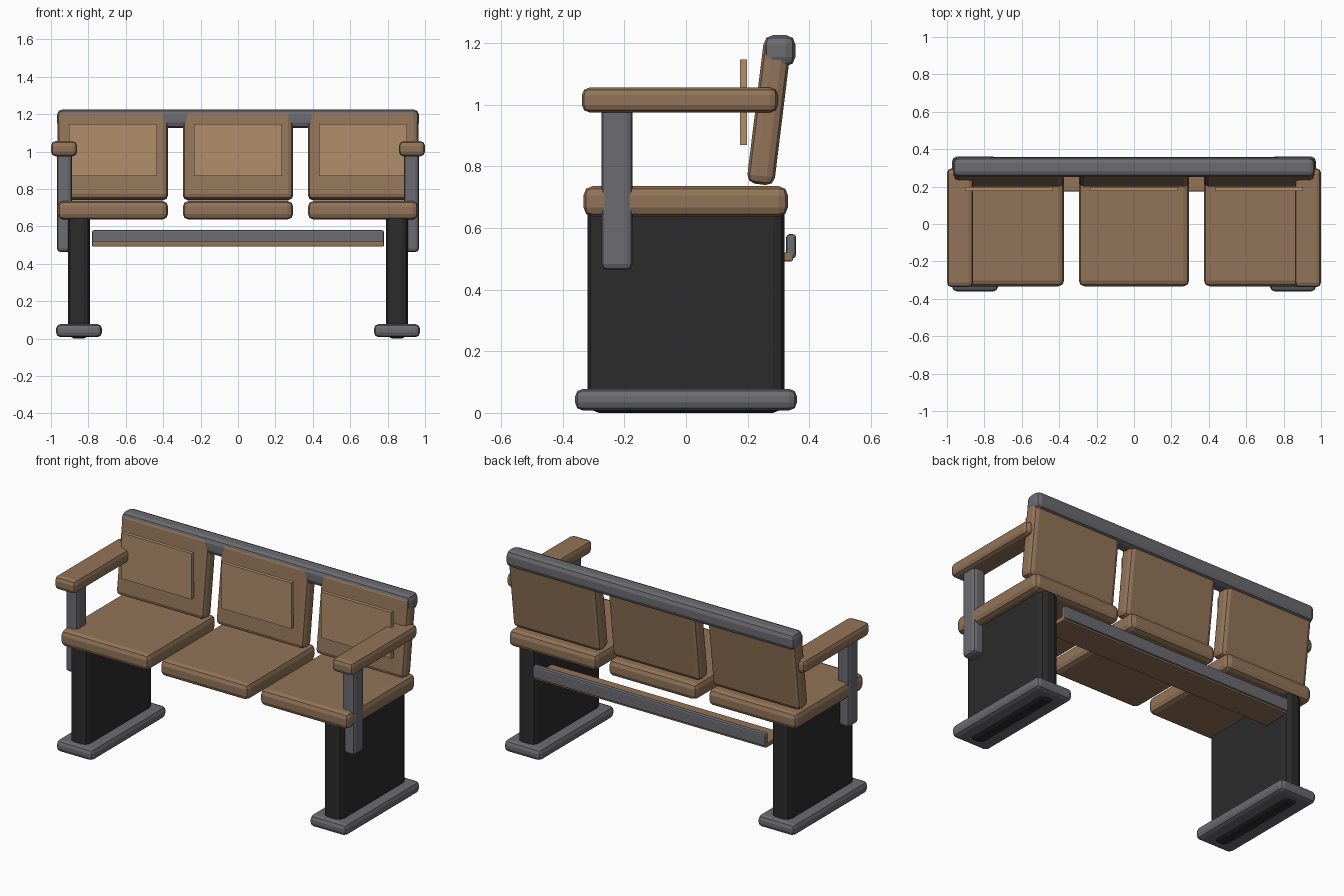
import bpy, bmesh, math

if "Cube" in bpy.data.objects:
    bpy.data.objects.remove(bpy.data.objects["Cube"])


def material(name, rgb):
    m = bpy.data.materials.new(name)
    m.diffuse_color = (*rgb, 1)
    m.use_nodes = True
    m.node_tree.nodes["Principled BSDF"].inputs["Base Color"].default_value = m.diffuse_color
    return m


WOOD = material("brown wood", (0.29, 0.175, 0.10))
PALE = material("pale wood", (0.45, 0.275, 0.145))
METAL = material("grey metal", (0.15, 0.147, 0.165))
BLACK = material("black panel", (0.025, 0.025, 0.025))


def block(name, x, y, z, mat, bevel=0.0, tilt=0.0):
    """Box from (min, max) ranges, rounded with a two-step bevel."""
    ranges = (x, y, z)
    size = [b - a for a, b in ranges]
    mesh = bpy.data.meshes.new(name)
    bm = bmesh.new()
    bmesh.ops.create_cube(bm, size=1)
    bmesh.ops.scale(bm, vec=size, verts=bm.verts)
    if bevel:
        bmesh.ops.bevel(bm, geom=bm.edges[:], offset=bevel, segments=2,
                        profile=0.5, affect='EDGES', clamp_overlap=True)
    bm.to_mesh(mesh)
    bm.free()
    mesh.materials.append(mat)
    ob = bpy.data.objects.new(name, mesh)
    ob.location = [(a + b) / 2 for a, b in ranges]
    ob.rotation_euler.x = tilt
    bpy.context.collection.objects.link(ob)
    return ob


def around(c, half):
    return (c - half, c + half)


# Three seats, each with a tilted backrest and a pale front pad
for label, cx in (("left", -0.669), ("middle", 0.0), ("right", 0.669)):
    block(f"{label}_seat", around(cx, 0.295), (-0.333, 0.331), (0.637, 0.736), WOOD, 0.03)
    block(f"{label}_backrest", around(cx, 0.295), around(0.27, 0.045),
          around(0.98, 0.24), WOOD, 0.027, math.radians(-7))
    block(f"{label}_back_pad", around(cx, 0.235), (0.176, 0.198), (0.869, 1.147), PALE)

# Both ends: leg panel, foot, armrest and its post
for label, s in (("left", -1), ("right", 1)):
    block(f"{label}_leg_panel", around(s * 0.85, 0.06), (-0.32, 0.32), (0.0, 0.68), BLACK, 0.037)
    block(f"{label}_foot", around(s * 0.85, 0.123), (-0.36, 0.36), (0.008, 0.078), METAL, 0.025)
    block(f"{label}_armrest_post", around(s * 0.928, 0.04), (-0.275, -0.173),
          (0.463, 1.02), METAL, 0.02)
    block(f"{label}_armrest", around(s * 0.93, 0.07), (-0.338, 0.298), (0.975, 1.056), WOOD, 0.025)

# Top rail behind the backrests
block("top_rail", (-0.968, 0.968), (0.252, 0.355), (1.125, 1.226), METAL, 0.03)

# Shelf and its rear bar between the legs
block("under_shelf", (-0.78, 0.78), (0.174, 0.347), (0.492, 0.52), WOOD, 0.005)
block("rear_bar", (-0.78, 0.78), (0.325, 0.357), (0.502, 0.58), METAL, 0.01)
